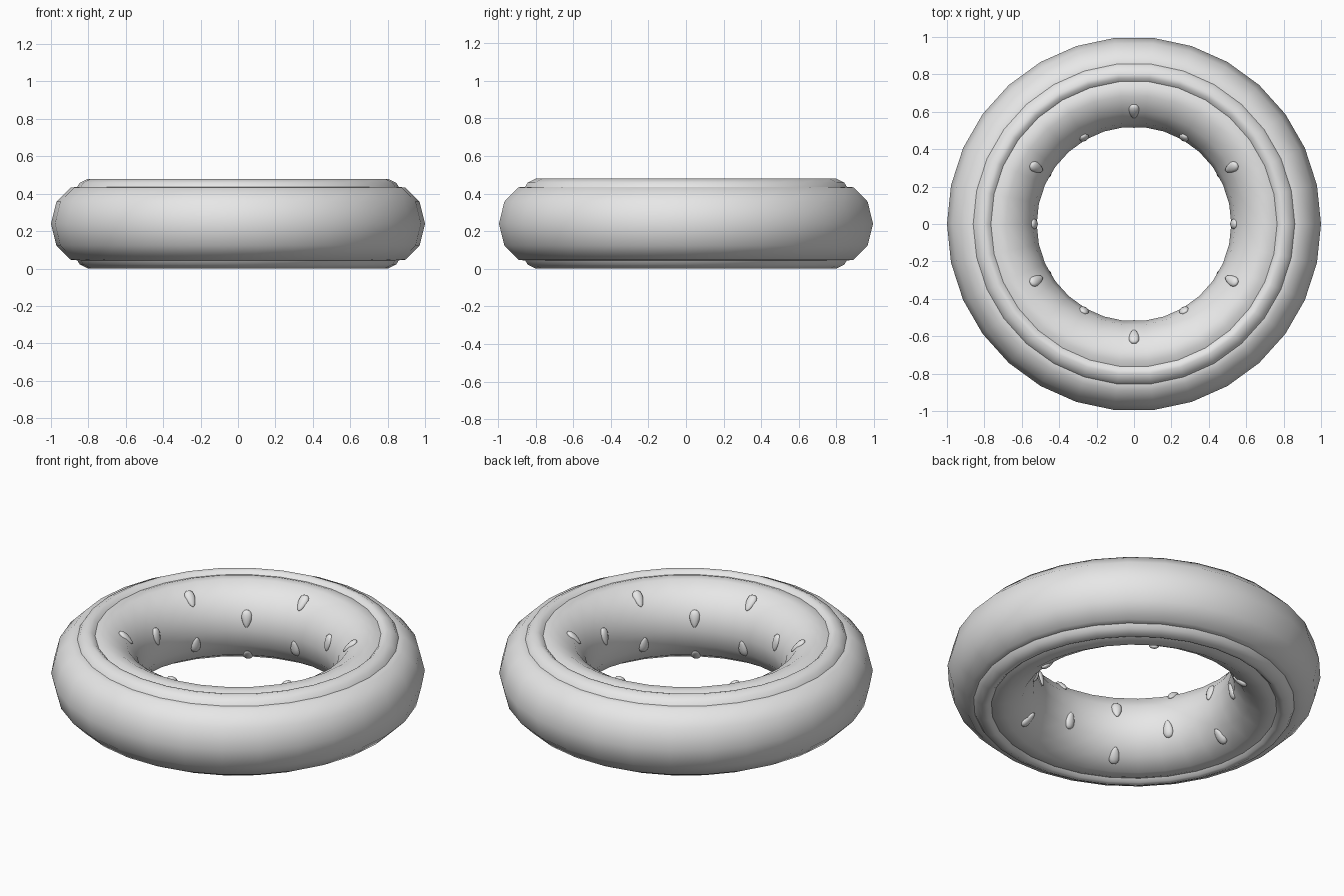
import bpy, bmesh, math
from mathutils import Matrix, Vector

if "Cube" in bpy.data.objects:
    bpy.data.objects.remove(bpy.data.objects["Cube"])

MID = 0.24        # height of the ring's middle plane
MAJOR = 0.76      # radius to the tube centre
TUBE = 0.24       # tube radius
SEGMENTS = 30

grey = bpy.data.materials.new("plain grey")
grey.use_nodes = True
grey.diffuse_color = (0.8, 0.8, 0.8, 1)
grey.node_tree.nodes["Principled BSDF"].inputs["Base Color"].default_value = (0.8, 0.8, 0.8, 1)


def add_object(name, bm):
    bmesh.ops.recalc_face_normals(bm, faces=bm.faces)
    mesh = bpy.data.meshes.new(name)
    bm.to_mesh(mesh)
    bm.free()
    mesh.materials.append(grey)
    obj = bpy.data.objects.new(name, mesh)
    bpy.context.collection.objects.link(obj)
    return obj


def smooth(obj, angle):
    bpy.ops.object.select_all(action='DESELECT')
    obj.select_set(True)
    bpy.context.view_layer.objects.active = obj
    bpy.ops.object.shade_smooth_by_angle(angle=math.radians(angle))


# Upper half section: outer tube, groove, raised rim, groove, then inner wall
upper = [(1.0, 0), (0.971, 0.117), (0.895, 0.193), (0.86, 0.196), (0.846, 0.218),
         (0.805, 0.239), (0.782, 0.234), (0.765, 0.218), (0.735, 0.229)]
for deg in (72, 48, 24, 0):
    a = math.radians(deg)
    upper.append((MAJOR - TUBE * math.cos(a), TUBE * math.sin(a)))
section = upper + [(r, -h) for r, h in reversed(upper[1:-1])]

# Ring body, lathed from the section
bm = bmesh.new()
loops = []
for i in range(SEGMENTS):
    a = math.tau * i / SEGMENTS
    loops.append([bm.verts.new((r * math.cos(a), r * math.sin(a), MID + h)) for r, h in section])
for i in range(SEGMENTS):
    here, after = loops[i], loops[(i + 1) % SEGMENTS]
    for j in range(len(section)):
        k = (j + 1) % len(section)
        bm.faces.new((here[j], after[j], after[k], here[k]))
smooth(add_object("ring_body", bm), 50)


# Teardrop seeds on the inner wall, points facing the middle plane
def add_seed(bm, theta, phi):
    c, s = math.cos(theta), math.sin(theta)
    normal = Vector((-c * math.cos(phi), -s * math.cos(phi), math.sin(phi)))
    length = Vector((c * math.sin(phi), s * math.sin(phi), math.cos(phi)))
    if phi < 0:
        length = -length
    width = length.cross(normal)
    centre = Vector((MAJOR * c, MAJOR * s, MID)) + normal * (TUBE - 0.003)
    ball = bmesh.ops.create_uvsphere(bm, u_segments=12, v_segments=8, radius=1)["verts"]
    for v in ball:
        taper = 0.82 + 0.28 * v.co.z
        v.co = (centre + normal * (0.02 * taper * v.co.x)
                + width * (0.033 * taper * v.co.y) + length * (0.049 * v.co.z))


bm = bmesh.new()
for row, (phi, start) in enumerate(((48, 30), (16, 0), (-16, 30), (-48, 0))):
    for i in range(6):
        add_seed(bm, math.radians(start + 60 * i), math.radians(phi))
smooth(add_object("seeds", bm), 80)
